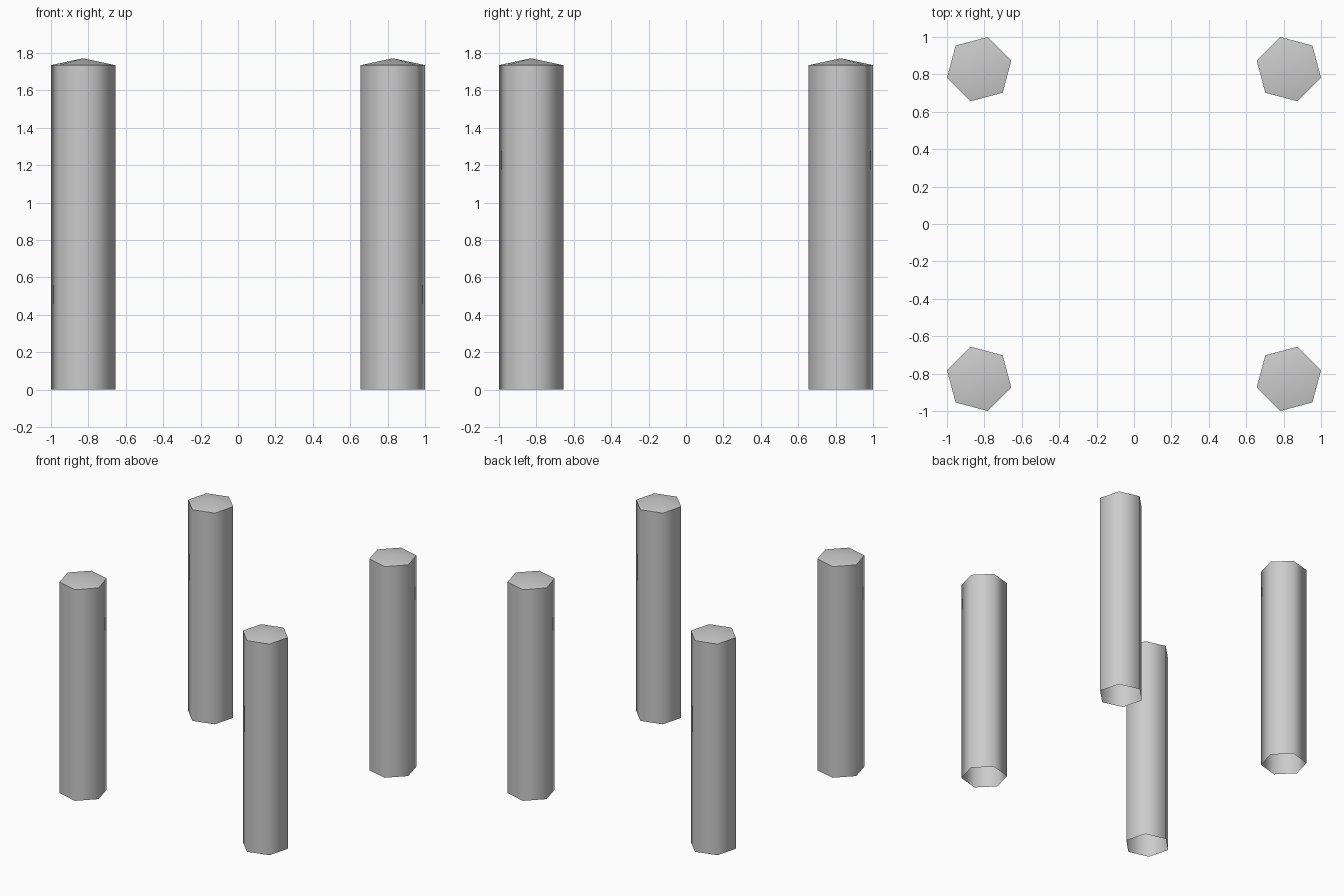
import bpy, bmesh
from math import cos, sin, radians

if "Cube" in bpy.data.objects:
    bpy.data.objects.remove(bpy.data.objects["Cube"])

R = 0.178           # hexagon corner radius
C = 0.828           # column centre offset from the axes
RIM, APEX = 1.735, 1.772
SIDES = 6


def column(name, sx, sy):
    bm = bmesh.new()
    angles = [radians(-15 + 360 / SIDES * i) for i in range(SIDES)]

    def ring(z):
        return [bm.verts.new((sx * R * cos(a), sy * R * sin(a), z)) for a in angles]

    low, high = ring(0), ring(RIM)
    tip = bm.verts.new((0, 0, APEX))
    # open-bottomed shaft and shallow pointed cap
    for i in range(SIDES):
        j = (i + 1) % SIDES
        bm.faces.new((low[i], low[j], high[j], high[i]))
        bm.faces.new((high[i], high[j], tip))
    if sx * sy < 0:
        bmesh.ops.reverse_faces(bm, faces=bm.faces[:])
    # smooth shading with a crisp rim
    for f in bm.faces:
        f.smooth = True
    rim = set(high)
    for e in bm.edges:
        e.smooth = not (e.verts[0] in rim and e.verts[1] in rim)
    mesh = bpy.data.meshes.new(name)
    bm.to_mesh(mesh)
    bm.free()
    ob = bpy.data.objects.new(name, mesh)
    ob.location = (sx * C, sy * C, 0)
    bpy.context.collection.objects.link(ob)


# four mirrored corner posts
for sy, depth in ((-1, "front"), (1, "back")):
    for sx, side in ((-1, "left"), (1, "right")):
        column(f"{depth}_{side}_post", sx, sy)
